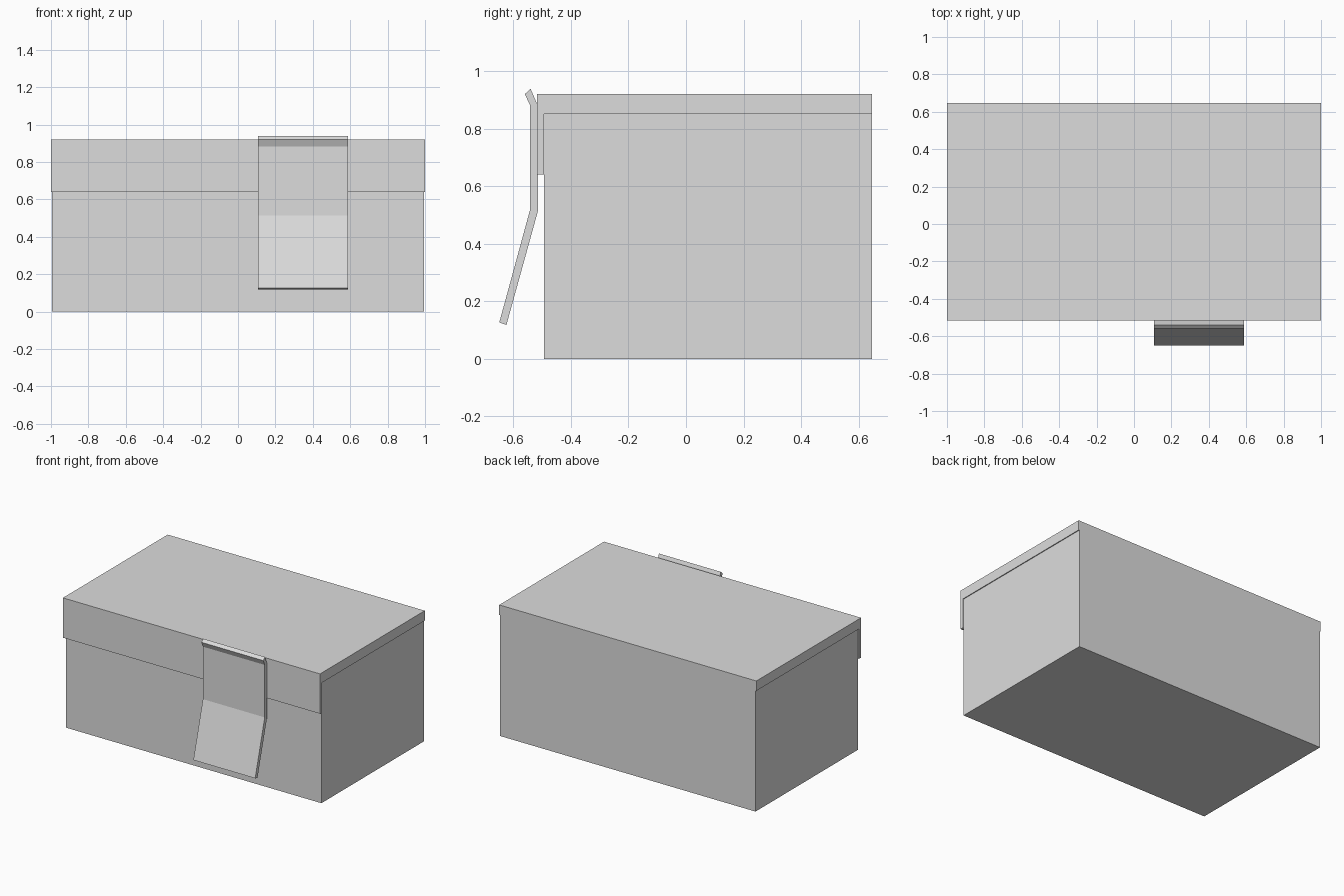
import bpy, bmesh

old = bpy.data.objects.get("Cube")
if old:
    bpy.data.objects.remove(old, do_unlink=True)

# Single light grey paint
grey = bpy.data.materials.new("light grey")
grey.use_nodes = True
colour = (0.72, 0.72, 0.72, 1)
grey.diffuse_color = colour
grey.node_tree.nodes["Principled BSDF"].inputs["Base Color"].default_value = colour


def extrude_profile(name, profile, x0, x1):
    """Extrude a (y, z) side profile from x0 to x1."""
    bm = bmesh.new()
    face = bm.faces.new([bm.verts.new((x0, y, z)) for y, z in profile])
    result = bmesh.ops.extrude_face_region(bm, geom=[face])
    moved = [v for v in result["geom"] if isinstance(v, bmesh.types.BMVert)]
    bmesh.ops.translate(bm, verts=moved, vec=(x1 - x0, 0, 0))
    bmesh.ops.recalc_face_normals(bm, faces=bm.faces)
    mesh = bpy.data.meshes.new(name)
    bm.to_mesh(mesh)
    bm.free()
    mesh.materials.append(grey)
    obj = bpy.data.objects.new(name, mesh)
    bpy.context.collection.objects.link(obj)
    return obj


front, back, top = -0.493, 0.647, 0.92
lid_front, lid_under, lip_bottom = -0.517, 0.85, 0.64

# Box body, flush with the lid at the back
extrude_profile("box_body",
                [(front, 0), (back, 0), (back, lid_under), (front, lid_under)],
                -0.994, 0.994)

# Lid: thin slab with a lip hanging down the front
extrude_profile("lid",
                [(lid_front, lip_bottom), (front, lip_bottom), (front, lid_under),
                 (back, lid_under), (back, top), (lid_front, top)],
                -1, 1)

# Bent latch plate on the front, off centre
extrude_profile("latch_plate",
                [(-0.56, 0.92), (-0.54, 0.938), (-0.515, 0.88), (-0.515, 0.512),
                 (-0.624, 0.118), (-0.649, 0.126), (-0.543, 0.514), (-0.543, 0.883)],
                0.107, 0.588)
